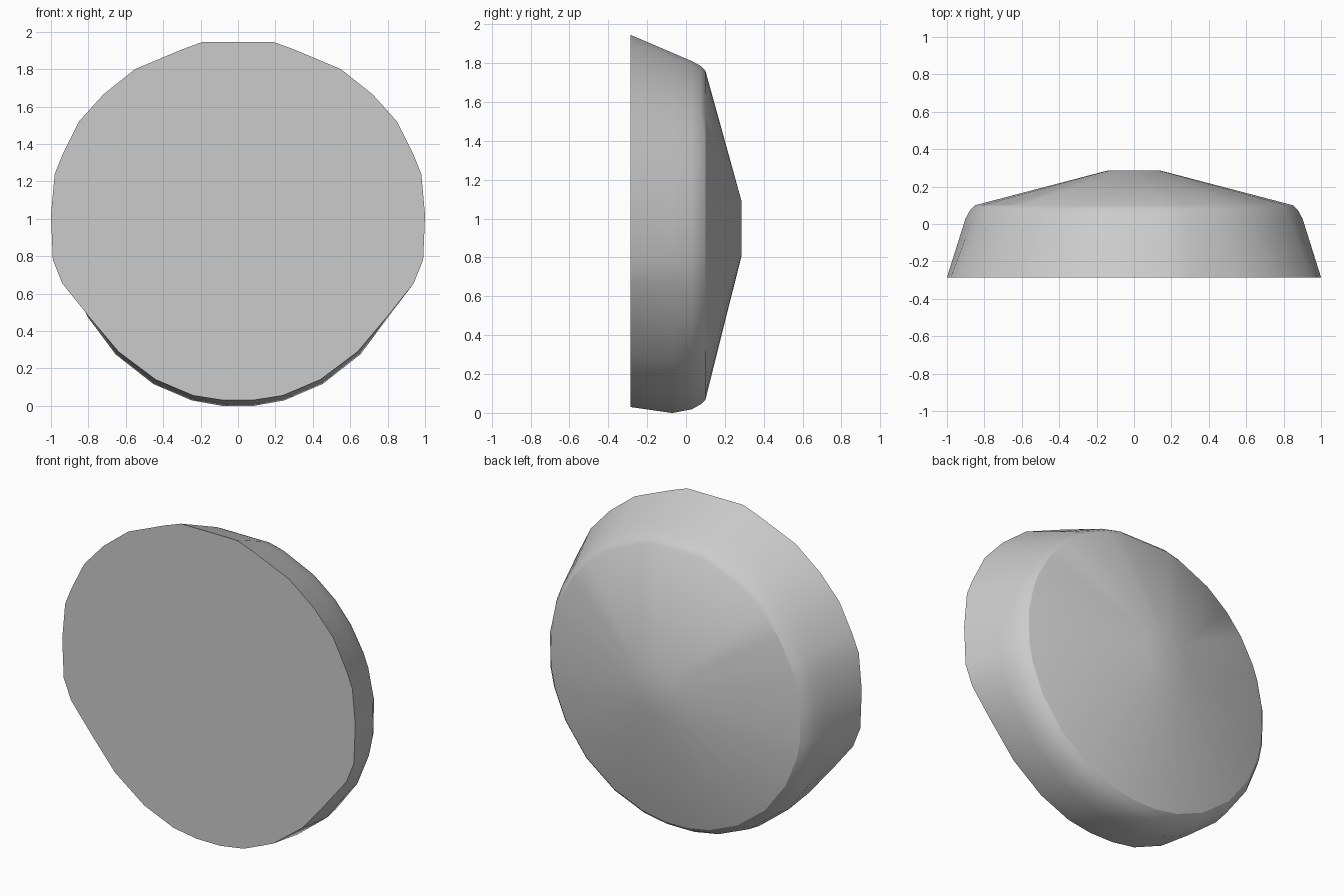
import bpy
import bmesh
from math import atan2, cos, sin, radians

cube = bpy.data.objects.get("Cube")
if cube:
    bpy.data.objects.remove(cube, do_unlink=True)

# Single plain grey material
grey = bpy.data.materials.new("plain grey")
grey.use_nodes = True
colour = (0.6, 0.6, 0.6, 1)
grey.diffuse_color = colour
grey.node_tree.nodes["Principled BSDF"].inputs["Base Color"].default_value = colour

# Flat front outline, right half from top to bottom, then mirrored
CENTRE = 0.92
half = [(0.19, 1.945), (0.3, 1.905), (0.55, 1.80), (0.72, 1.665),
        (0.85, 1.52), (0.94, 1.34), (0.98, 1.24), (1.0, 1.02),
        (0.99, 0.78), (0.94, 0.655), (0.8, 0.48), (0.64, 0.29),
        (0.44, 0.14), (0.24, 0.055), (0.08, 0.03)]
outline = half + [(-x, z) for x, z in reversed(half)]
angles = [atan2(z - CENTRE, x) for x, z in outline]


def circle(y, radius, centre=CENTRE):
    return [(radius * cos(a), y, centre + radius * sin(a)) for a in angles]


# Rings from the flat front, over the rounded shoulder, to the blunt rear tip
front = [(x, -0.285, z) for x, z in outline]
shoulder = circle(0.03, 0.905)
belly = []
for f, s, a in zip(front, shoulder, angles):
    bulge = 0.023 * max(0, -sin(a))
    x, z = f[0] * 0.32 + s[0] * 0.68, f[2] * 0.32 + s[2] * 0.68
    belly.append((x + bulge * cos(a), -0.07, z + bulge * sin(a)))
rings = [front, belly, shoulder, circle(0.075, 0.88),
         circle(0.1, 0.855), circle(0.285, 0.145, 0.95)]

# Loft the rings into a closed cap
bm = bmesh.new()
loops = [[bm.verts.new(p) for p in ring] for ring in rings]
for a, b in zip(loops, loops[1:]):
    for i in range(len(a)):
        j = (i + 1) % len(a)
        bm.faces.new((a[i], a[j], b[j], b[i]))
bm.faces.new(loops[0])
bm.faces.new(loops[-1])
bmesh.ops.recalc_face_normals(bm, faces=bm.faces)

mesh = bpy.data.meshes.new("domed_cap")
bm.to_mesh(mesh)
bm.free()
mesh.materials.append(grey)
cap = bpy.data.objects.new("domed_cap", mesh)
bpy.context.collection.objects.link(cap)

# Smooth sides with a crisp front rim
bpy.ops.object.select_all(action="DESELECT")
cap.select_set(True)
bpy.context.view_layer.objects.active = cap
bpy.ops.object.shade_smooth_by_angle(angle=radians(30))
